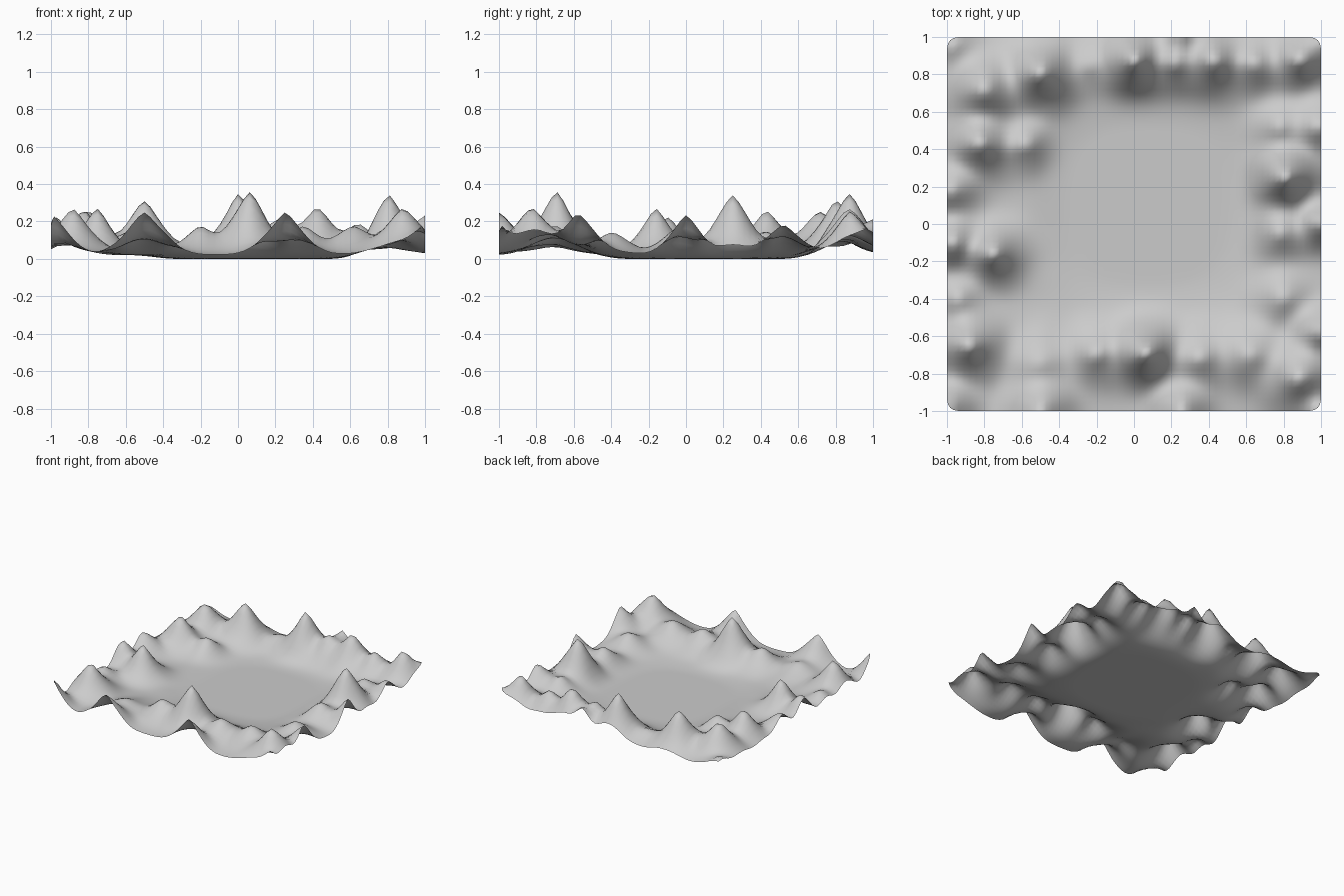
import bpy, bmesh, math
from mathutils import Vector, noise

# Mountain peaks by side: x, y, height, radius
SOUTH = [
    (.06, -.69, .36, .14), (-.20, -.70, .17, .15), (-.50, -1.0, .25, .15),
    (.25, -1.0, .25, .14), (.35, -.72, .17, .16), (.62, -.70, .18, .17),
    (.88, -.82, .27, .17), (1.0, -1.0, .17, .12), (-.50, -.74, .12, .17),
]
WEST = [
    (-1.0, -1.0, .23, .14), (-.88, -.65, .26, .15), (-.94, -.40, .13, .14),
    (-.75, -.16, .26, .13), (-.97, -.10, .23, .13), (-.98, .18, .19, .14),
    (-.82, .43, .27, .14), (-.58, .42, .15, .13), (-.80, .72, .26, .16),
    (-.97, .95, .11, .15),
]
NORTH = [
    (-.50, .80, .31, .15), (-.24, .85, .10, .13), (.00, .87, .345, .14),
    (.22, .86, .20, .14), (.42, .87, .27, .15), (.64, .86, .19, .14),
    (.88, .88, .25, .14), (1.0, .98, .15, .12), (.25, 1.0, .20, .12),
]
EAST = [
    (.81, .25, .345, .14), (1.0, .0, .23, .12), (.78, -.05, .16, .15),
    (1.0, -.58, .24, .14), (.80, -.40, .14, .16), (.98, .52, .19, .14),
    (.78, .52, .13, .14),
]
PEAKS = SOUTH + WEST + NORTH + EAST


def smoothstep(a, b, t):
    t = min(1, max(0, (t - a) / (b - a)))
    return t * t * (3 - 2 * t)


def height(x, y):
    # Level valley floor in the middle, rising into the rim
    d = (abs(x - .08) ** 3 + abs(y - .1) ** 3) ** (1 / 3)
    rim = smoothstep(.40, .66, d)
    total = .02 ** 2.5
    for px, py, h, r in PEAKS:
        dist = math.hypot(x - px, y - py)
        total += (h * math.exp(-(dist / r) ** 1.45)) ** 2.5
    z = total ** .4
    # Small erosion detail on the slopes
    z += .10 * z * noise.noise(Vector((x * 7, y * 7, 3.1)))
    return max(0, z * rim)


# Terrain sheet
N = 64
bm = bmesh.new()
bmesh.ops.create_grid(bm, x_segments=N, y_segments=N, size=1)
R = .06
for v in bm.verts:
    x, y = v.co.x, v.co.y
    z = height(x, y)
    # Rounded plan corners
    cx, cy = abs(x) - (1 - R), abs(y) - (1 - R)
    if cx > 0 and cy > 0:
        k = max(cx, cy) / math.hypot(cx, cy)
        x = math.copysign(1 - R + cx * k, x)
        y = math.copysign(1 - R + cy * k, y)
    v.co = (x, y, z)
for f in bm.faces:
    f.smooth = True
mesh = bpy.data.meshes.new("mountain_basin")
bm.to_mesh(mesh)
bm.free()
terrain = bpy.data.objects.new("mountain_basin", mesh)
bpy.context.collection.objects.link(terrain)
